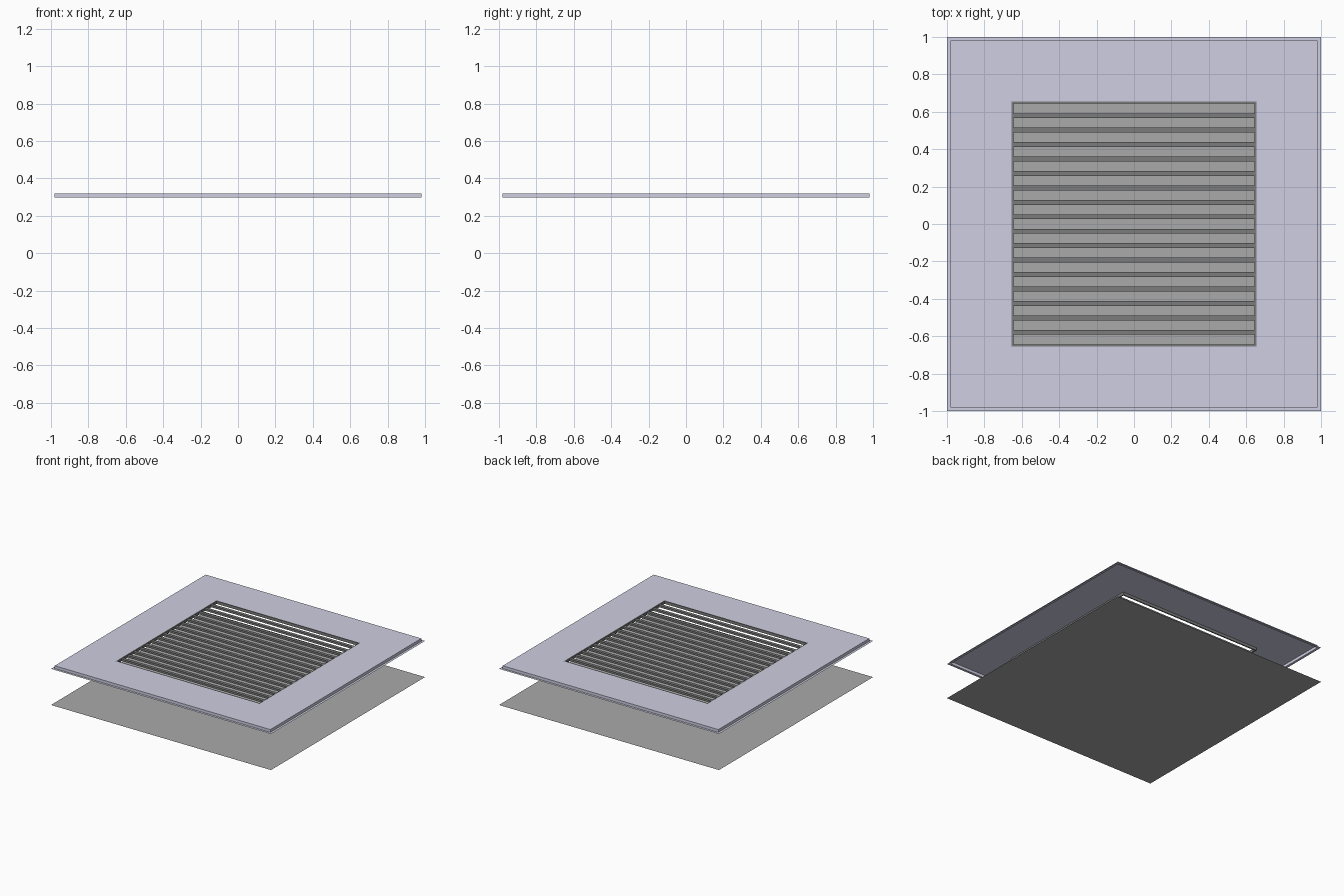
import bpy, bmesh

if "Cube" in bpy.data.objects:
    bpy.data.objects.remove(bpy.data.objects["Cube"])

Z_LOW, Z_TOP = 0.297, 0.32
OPEN, RING_IN = 0.655, 0.645


def material(name, color):
    m = bpy.data.materials.new(name)
    m.diffuse_color = (*color, 1)
    m.use_nodes = True
    m.node_tree.nodes["Principled BSDF"].inputs["Base Color"].default_value = m.diffuse_color
    return m


panel_mat = material("pale_violet", (0.62, 0.62, 0.76))
dark_mat = material("dark_grey", (0.2, 0.2, 0.2))
grey_mat = material("mid_grey", (0.4, 0.4, 0.4))


def finish(name, bm, mat):
    mesh = bpy.data.meshes.new(name)
    bm.to_mesh(mesh)
    bm.free()
    ob = bpy.data.objects.new(name, mesh)
    mesh.materials.append(mat)
    bpy.context.collection.objects.link(ob)
    return ob


def square_loft(name, profile, mat, closed=False):
    """Sweep a (half size, height) profile around a square."""
    bm = bmesh.new()
    loops = [[bm.verts.new((sx * r, sy * r, z))
              for sx, sy in ((-1, -1), (1, -1), (1, 1), (-1, 1))]
             for r, z in profile]
    pairs = list(zip(loops, loops[1:]))
    if closed:
        pairs.append((loops[-1], loops[0]))
    for a, b in pairs:
        for i in range(4):
            j = (i + 1) % 4
            bm.faces.new((a[i], a[j], b[j], b[i]))
    return finish(name, bm, mat)


def box(name, size, loc, mat):
    bm = bmesh.new()
    bmesh.ops.create_cube(bm, size=1)
    bmesh.ops.scale(bm, vec=size, verts=bm.verts)
    ob = finish(name, bm, mat)
    ob.location = loc
    return ob


# Flat sheet on the ground
bm = bmesh.new()
bmesh.ops.create_grid(bm, x_segments=1, y_segments=1, size=1)
finish("base_sheet", bm, grey_mat)

# Face panel: outer lip, short skirt, flat face with a square opening
square_loft("face_panel",
            [(1.0, Z_LOW), (0.98, Z_LOW), (0.98, Z_TOP), (OPEN, Z_TOP)],
            panel_mat)

# Thin frame lining the opening
square_loft("grille_frame",
            [(OPEN, Z_LOW), (OPEN, Z_TOP), (RING_IN, Z_TOP), (RING_IN, Z_LOW)],
            dark_mat, closed=True)

# Evenly spaced slats across the opening
COUNT, PITCH = 16, 0.0772
for i in range(COUNT):
    y = (i - (COUNT - 1) / 2) * PITCH
    box(f"slat_{i + 1}", (2 * RING_IN, 0.026, 0.016), (0, y, 0.309), dark_mat)
